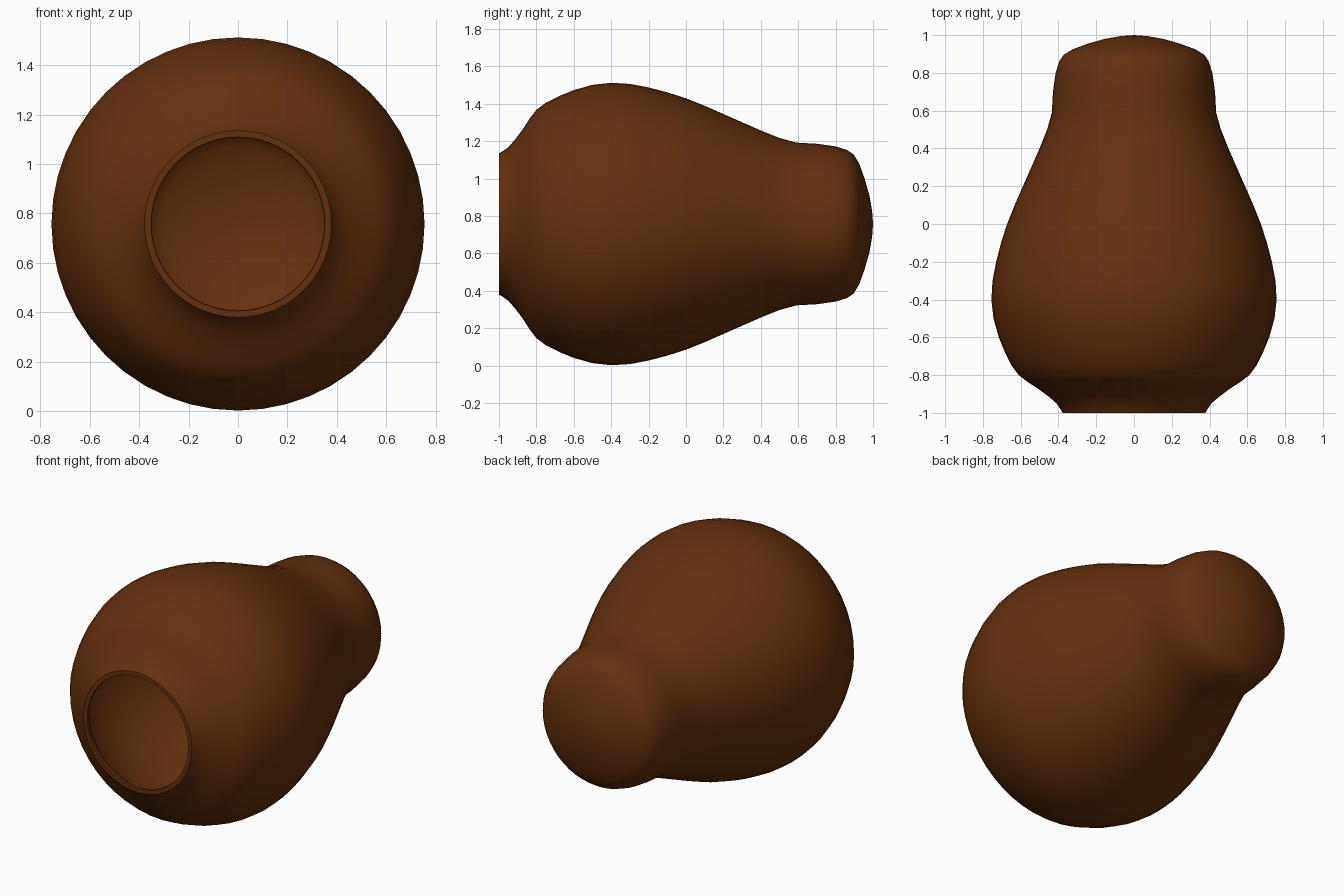
import bpy, bmesh, math
from mathutils import Vector

if "Cube" in bpy.data.objects:
    bpy.data.objects.remove(bpy.data.objects["Cube"])

CZ, SEG = 0.757, 48   # axis height, sides around

# outer profile (y, radius) from mouth to closed end
outer = [(-1, .378), (-.985, .386), (-.95, .41), (-.915, .45), (-.87, .51), (-.835, .565),
         (-.8, .61), (-.75, .648), (-.68, .683), (-.6, .716), (-.5, .744), (-.4, .755),
         (-.3, .749), (-.2, .73), (-.1, .704), (0, .672), (.1, .632), (.2, .588),
         (.3, .544), (.4, .5), (.5, .46), (.59, .435), (.7, .429), (.8, .415),
         (.86, .396), (.895, .373), (.925, .325), (.955, .243), (.98, .155), (.995, .07)]


# inner wall: outer profile pushed in along its normal
def offset(profile, d):
    out = []
    for i in range(len(profile)):
        a = Vector(profile[max(i - 1, 0)])
        b = Vector(profile[min(i + 1, len(profile) - 1)])
        t = (b - a).normalized()
        y, r = profile[i]
        out.append((y + t.y * d, max(r - t.x * d, .02)))
    return out


inner = [(-1, .352), (-.985, .35)] + offset(outer, .03)[2:]
profile = [(.97, 0)] + inner[::-1] + outer + [(1, 0)]

# lathe around the y axis
bm = bmesh.new()
pts = [bm.verts.new((r, y, CZ)) for y, r in profile]
edges = [bm.edges.new((a, b)) for a, b in zip(pts, pts[1:])]
bmesh.ops.spin(bm, geom=pts + edges, cent=(0, 0, CZ), axis=(0, 1, 0),
               angle=2 * math.pi, steps=SEG, use_duplicate=False)
bmesh.ops.remove_doubles(bm, verts=bm.verts, dist=.0005)
bmesh.ops.recalc_face_normals(bm, faces=bm.faces)
me = bpy.data.meshes.new("vase")
bm.to_mesh(me)
bm.free()
vase = bpy.data.objects.new("vase", me)
bpy.context.collection.objects.link(vase)

brown = bpy.data.materials.new("brown clay")
brown.diffuse_color = (.127, .030, .0045, 1)
brown.use_nodes = True
brown.node_tree.nodes["Principled BSDF"].inputs["Base Color"].default_value = brown.diffuse_color
me.materials.append(brown)

bpy.context.view_layer.objects.active = vase
vase.select_set(True)
bpy.ops.object.shade_smooth_by_angle(angle=math.radians(50))
